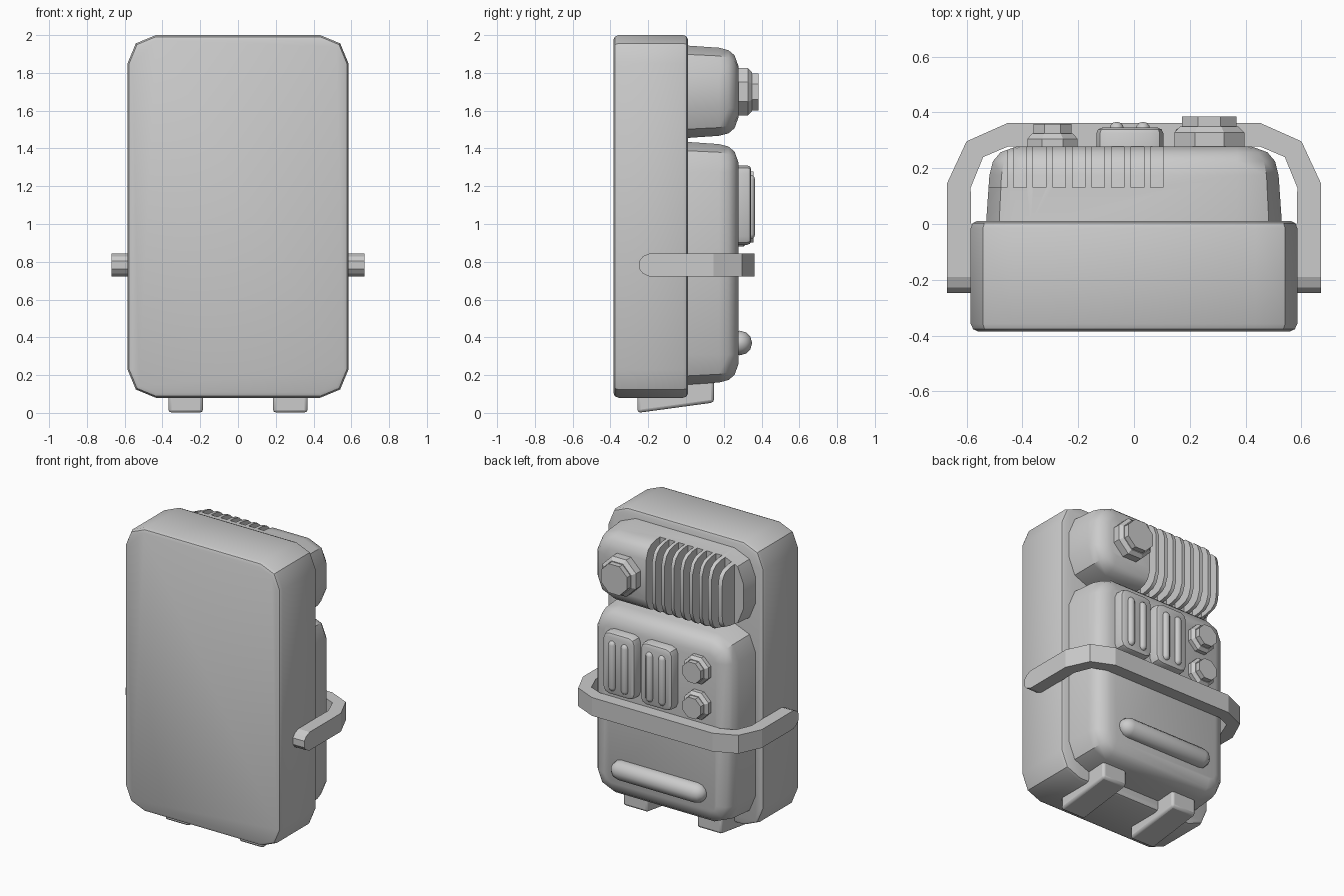
import bpy, bmesh, math
from mathutils import Vector

if "Cube" in bpy.data.objects:
    bpy.data.objects.remove(bpy.data.objects["Cube"])

grey = bpy.data.materials.new("plain_grey")
grey.diffuse_color = (0.6, 0.6, 0.6, 1)
grey.use_nodes = True
grey.node_tree.nodes["Principled BSDF"].inputs["Base Color"].default_value = grey.diffuse_color


def finish(name, bm, angle=40):
    """Turn a bmesh into a named, shaded object."""
    bmesh.ops.recalc_face_normals(bm, faces=bm.faces)
    mesh = bpy.data.meshes.new(name)
    bm.to_mesh(mesh)
    bm.free()
    mesh.materials.append(grey)
    ob = bpy.data.objects.new(name, mesh)
    bpy.context.collection.objects.link(ob)
    shade(ob, angle)
    return ob


def shade(ob, angle):
    bpy.ops.object.select_all(action='DESELECT')
    ob.select_set(True)
    bpy.context.view_layer.objects.active = ob
    bpy.ops.object.shade_smooth_by_angle(angle=math.radians(angle))


def loft(name, rings, angle=40):
    """Skin a list of equal-length point rings and cap both ends."""
    bm = bmesh.new()
    loops = [[bm.verts.new(p) for p in r] for r in rings]
    n = len(loops[0])
    for a, b in zip(loops, loops[1:]):
        for i in range(n):
            j = (i + 1) % n
            bm.faces.new((a[i], a[j], b[j], b[i]))
    bm.faces.new(loops[0])
    bm.faces.new(loops[-1])
    return finish(name, bm, angle)


def rounded_rect(cx, cz, hx, hz, r, y, steps=2):
    pts = []
    for k, (sx, sz) in enumerate(((1, 1), (-1, 1), (-1, -1), (1, -1))):
        for s in range(steps + 1):
            a = math.pi / 2 * (k + s / steps)
            pts.append((cx + sx * (hx - r) + r * math.cos(a), y,
                        cz + sz * (hz - r) + r * math.sin(a)))
    return pts


def slab(name, cx, cz, hx, hz, r, profile):
    """Rounded block along y; profile is (y, inset) pairs."""
    return loft(name, [rounded_rect(cx, cz, hx - i, hz - i, max(r - i, 0.012), y)
                       for y, i in profile])


def dial(name, cx, cz, profile):
    """Eight-sided knob along y; profile is (y, radius across flats) pairs."""
    k = 1 / math.cos(math.pi / 8)
    loft(name, [[(cx + r * k * math.cos(a), y, cz + r * k * math.sin(a))
                 for a in [math.pi / 8 + i * math.pi / 4 for i in range(8)]]
                for y, r in profile], 25)


def capsule(name, centre, axis, half, r, sides=12):
    """Round-ended bar along axis x or z."""
    c, d = Vector(centre), Vector(axis)
    u = Vector((0, 1, 0))
    v = d.cross(u)
    rings = []
    for s in (-1, 1):
        caps = [(half - r + r * math.sin(t), r * math.cos(t))
                for t in (math.radians(g) for g in (0, 30, 60, 82))]
        for h, q in (reversed(caps) if s < 0 else caps):
            rings.append([c + d * s * h + u * q * math.cos(a) + v * q * math.sin(a)
                          for a in [2 * math.pi * i / sides for i in range(sides)]])
    loft(name, rings, 50)


# Main body
slab("body", 0, 1.04, 0.585, 0.96, 0.15,
     [(-0.385, 0.027), (-0.377, 0.009), (-0.358, 0), (-0.015, 0), (0.003, 0.007), (0.01, 0.022)])

# Back modules with soft edges
soft = [(0.0, 0), (0.175, 0.012), (0.225, 0.025), (0.257, 0.052), (0.278, 0.11)]
slab("lower_module", 0, 0.792, 0.53, 0.643, 0.16, soft)
upper = slab("upper_module", 0, 1.70, 0.53, 0.245, 0.16, soft)

# Cut cooling slots in the upper module, leaving eight fins
bm = bmesh.new()
edges = [-0.7] + [-0.455 + 0.07 * i + t for i in range(8) for t in (0, 0.024)] + [0.104]
for x0, x1 in zip(edges[::2], edges[1::2]):
    cube = bmesh.ops.create_cube(bm, size=1)["verts"]
    for v in cube:
        v.co = ((x0 + x1) / 2 + v.co.x * (x1 - x0), 0.33 + v.co.y * 0.4, 1.7 + v.co.z)
cutter = finish("slot_cutter", bm)
cutter.hide_render = True
mod = upper.modifiers.new("slots", 'BOOLEAN')
mod.operation = 'DIFFERENCE'
mod.solver = 'EXACT'
mod.object = cutter
bpy.context.view_layer.objects.active = upper
bpy.ops.object.modifier_apply(modifier=mod.name)
bpy.data.objects.remove(cutter)
shade(upper, 40)

# Dials
dial("large_dial", 0.27, 1.70,
     [(0.26, 0.125), (0.328, 0.125), (0.35, 0.103), (0.35, 0.098), (0.385, 0.098)])
for i, z in enumerate((1.21, 0.97)):
    dial(f"small_dial_{i + 1}", -0.292, z,
         [(0.26, 0.09), (0.305, 0.09), (0.325, 0.072), (0.325, 0.068), (0.358, 0.068)])

# Switch panels, each with two upright ridges
for i, x in enumerate((0.265, -0.015)):
    slab(f"switch_panel_{i + 1}", x, 1.10, 0.12, 0.21, 0.045,
         [(0.26, 0), (0.325, 0), (0.339, 0.006), (0.345, 0.02)])
    for j, s in enumerate((-1, 1)):
        capsule(f"switch_ridge_{i + 1}_{j + 1}", (x + s * 0.047, 0.34, 1.09),
                (0, 0, 1), 0.17, 0.026)

# Lower grip bar
capsule("lower_bar", (0, 0.285, 0.37), (1, 0, 0), 0.35, 0.065)

# Wrap-around handle: outer xy, inner xy, half height
half = [((0.67, -0.247), (0.58, -0.247), 0.022), ((0.67, -0.228), (0.58, -0.228), 0.046),
        ((0.67, -0.19), (0.58, -0.19), 0.062), ((0.67, 0.145), (0.585, 0.13), 0.062),
        ((0.60, 0.296), (0.54, 0.24), 0.062), ((0.452, 0.362), (0.45, 0.278), 0.062)]
path = [(s, p) for s, part in ((1, half), (-1, half[::-1])) for p in part]
loft("handle", [[(s * o[0], o[1], 0.783 - h), (s * o[0], o[1], 0.783 + h),
                 (s * n[0], n[1], 0.783 + h), (s * n[0], n[1], 0.783 - h)]
                for s, (o, n, h) in path], 20)

# Sloping feet
side = [(-0.257, 0.14), (-0.257, 0.0), (0.148, 0.055), (0.148, 0.2), (0.0, 0.2)]
for i, s in enumerate((-1, 1)):
    foot = loft(f"foot_{i + 1}", [[(s * 0.277 + d, y, z) for y, z in side]
                                  for d in (-0.092, 0.092)])
    bev = foot.modifiers.new("edge", 'BEVEL')
    bev.width = 0.016
    bev.segments = 2
